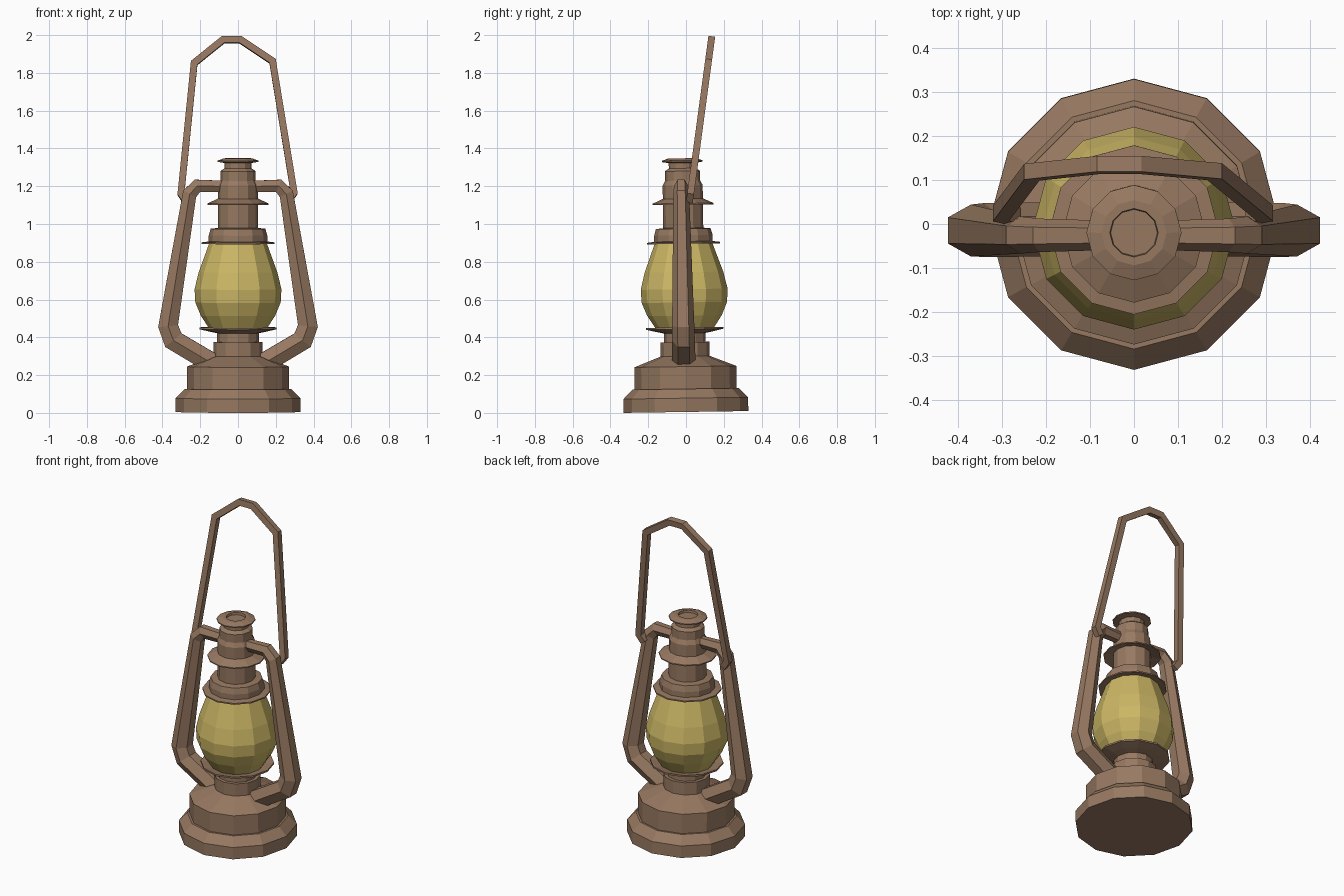
import bpy, bmesh
from math import sin, cos, pi, radians
from mathutils import Vector, Matrix

if "Cube" in bpy.data.objects:
    bpy.data.objects.remove(bpy.data.objects["Cube"])

TILT = Matrix.Translation((0, 0, 0.005)) @ Matrix.Rotation(radians(0.85), 4, 'X')
SIDES = 12


def material(name, color):
    m = bpy.data.materials.new(name)
    m.diffuse_color = (*color, 1)
    m.use_nodes = True
    m.node_tree.nodes["Principled BSDF"].inputs["Base Color"].default_value = m.diffuse_color
    return m


METAL = material("brown_metal", (0.31, 0.19, 0.12))
GLASS = material("yellow_glass", (0.60, 0.47, 0.13))


def finish(name, bm, mat, matrix=TILT):
    bmesh.ops.recalc_face_normals(bm, faces=bm.faces)
    mesh = bpy.data.meshes.new(name)
    bm.to_mesh(mesh)
    bm.free()
    mesh.transform(matrix)
    mesh.materials.append(mat)
    ob = bpy.data.objects.new(name, mesh)
    bpy.context.collection.objects.link(ob)
    return ob


def skin(bm, rings, closed):
    """Join rings of vertices with quads, then cap the ends or close the loop."""
    n = len(rings[0])
    pairs = list(zip(rings, rings[1:]))
    if closed:
        pairs.append((rings[-1], rings[0]))
    for a, b in pairs:
        for i in range(n):
            j = (i + 1) % n
            bm.faces.new((a[i], a[j], b[j], b[i]))
    if not closed:
        bm.faces.new(rings[0])
        bm.faces.new(rings[-1])


def lathe(name, profile, mat=METAL, closed=False):
    bm = bmesh.new()
    rings = [[bm.verts.new((r * cos(2 * pi * i / SIDES), r * sin(2 * pi * i / SIDES), z))
              for i in range(SIDES)] for r, z in profile]
    skin(bm, rings, closed)
    return finish(name, bm, mat)


def sweep(name, points, radii, section, depth, matrix=TILT):
    """Sweep a (side, depth) section along a planar path with mitred corners."""
    bm = bmesh.new()
    pts = [Vector(p) for p in points]
    d = Vector(depth).normalized()
    rings = []
    for k, p in enumerate(pts):
        t0 = (p - pts[max(k - 1, 0)]).normalized()
        t1 = (pts[min(k + 1, len(pts) - 1)] - p).normalized()
        t = (t0 + t1).normalized()
        n = d.cross(t).normalized()
        miter = 1 / max(t.dot(t1 if t1.length else t0), 0.5)
        rings.append([bm.verts.new(p + n * a * radii[k] * miter + d * b * radii[k])
                      for a, b in section])
    skin(bm, rings, False)
    return finish(name, bm, METAL, matrix)


# fuel tank base with stepped foot and burner neck
lathe("base", [(0.33, 0), (0.33, 0.073), (0.282, 0.122), (0.27, 0.122), (0.27, 0.24),
               (0.13, 0.295), (0.13, 0.37), (0.11, 0.37), (0.11, 0.43)])

# dish under the glass
lathe("glass_dish", [(0.10, 0.415), (0.15, 0.425), (0.205, 0.438), (0.205, 0.448),
                     (0.15, 0.437), (0.10, 0.435)], closed=True)

# glass globe
lathe("glass_globe", [(0.145, 0.43), (0.197, 0.51), (0.226, 0.58), (0.23, 0.65),
                      (0.208, 0.74), (0.15, 0.90)], GLASS)

# plate and collar above the glass
lathe("collar_plate", [(0.10, 0.90), (0.192, 0.89), (0.192, 0.898), (0.10, 0.91)], closed=True)
lathe("collar", [(0.155, 0.895), (0.155, 0.935), (0.145, 0.97), (0.10, 0.975)])

# chimney with sloped skirt and recessed cap
lathe("chimney", [(0.106, 0.96), (0.106, 1.20), (0.093, 1.225), (0.093, 1.275),
                  (0.072, 1.29), (0.072, 1.33)])
lathe("chimney_skirt", [(0.09, 1.115), (0.162, 1.097), (0.162, 1.104), (0.105, 1.13)], closed=True)
lathe("chimney_cap", [(0.07, 1.318), (0.108, 1.324), (0.108, 1.331), (0.074, 1.343),
                      (0.055, 1.343), (0.053, 1.33)])

# hexagonal side tubes
HEX = [(sin(pi * i / 3), cos(pi * i / 3)) for i in range(6)]
TUBE = [(0.08, 1.195), (0.215, 1.197), (0.256, 1.155), (0.37, 0.455), (0.342, 0.38), (0.14, 0.26)]
for label, s in (("left", -1), ("right", 1)):
    sweep(label + "_frame_tube", [(s * x, -0.008, z) for x, z in TUBE],
          [0.034, 0.038, 0.042, 0.059, 0.061, 0.062], HEX, (0, 1, 0))

# carrying handle, leaning back
SQUARE = [(-1, -1), (1, -1), (1, 1), (-1, 1)]
LEAN = 0.135
HANDLE = [(-0.272, 1.115), (-0.302, 1.16), (-0.232, 1.852), (-0.078, 1.976), (0.012, 1.976),
          (0.183, 1.862), (0.297, 1.165), (0.268, 1.125)]
sweep("handle", [(x, 0.02 + LEAN * (z - 1.13), z) for x, z in HANDLE], [0.018] * len(HANDLE),
      SQUARE, (0, 1, -LEAN), Matrix())
